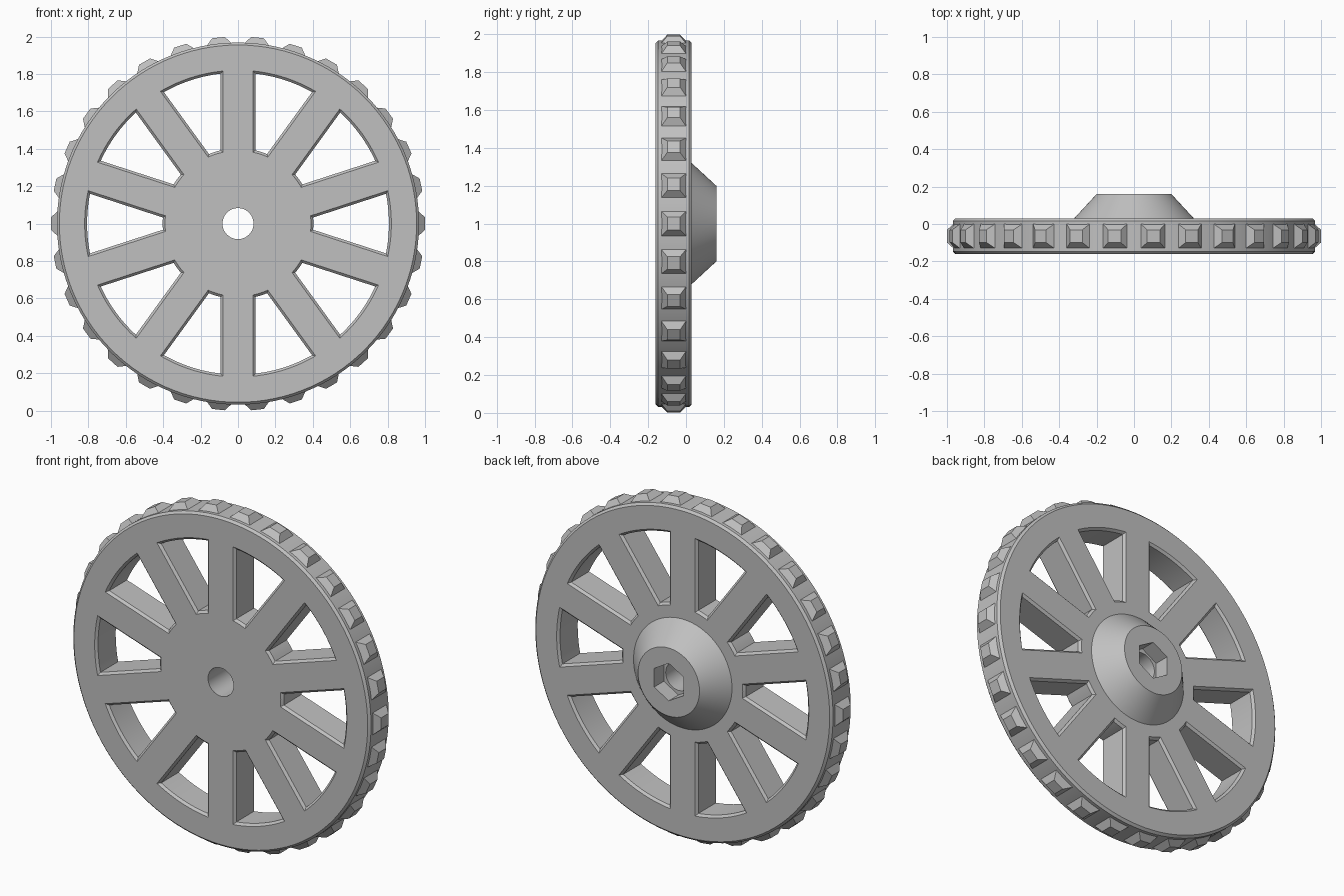
import bpy, bmesh
from math import sin, cos, asin, pi, radians
from mathutils import Matrix

cube = bpy.data.objects.get("Cube")
if cube:
    bpy.data.objects.remove(cube, do_unlink=True)

FRONT, BACK, HUB_END = -0.16, 0.03, 0.16
RIM, CHAMFER, BORE = 0.968, 0.013, 0.083

grey = bpy.data.materials.new("plain_grey")
grey.use_nodes = True
colour = (0.53, 0.53, 0.53, 1)
grey.diffuse_color = colour
grey.node_tree.nodes["Principled BSDF"].inputs["Base Color"].default_value = colour


def circle(r, n, start=0.0):
    return [(r * cos(start + 2 * pi * i / n), r * sin(start + 2 * pi * i / n)) for i in range(n)]


def loft(bm, stations):
    """Skin a closed solid through (y, outline) stations along y."""
    rings = [[bm.verts.new((x, y, z)) for x, z in outline] for y, outline in stations]
    n = len(rings[0])
    for a, b in zip(rings, rings[1:]):
        for i in range(n):
            j = (i + 1) % n
            bm.faces.new((a[i], a[j], b[j], b[i]))
    bm.faces.new(rings[0])
    bm.faces.new(rings[-1])
    return [v for ring in rings for v in ring]


def finish(name, bm):
    bmesh.ops.recalc_face_normals(bm, faces=bm.faces[:])
    mesh = bpy.data.meshes.new(name)
    bm.to_mesh(mesh)
    bm.free()
    mesh.materials.append(grey)
    obj = bpy.data.objects.new(name, mesh)
    obj.location.z = 1
    bpy.context.collection.objects.link(obj)
    return obj


def select(obj):
    bpy.ops.object.select_all(action='DESELECT')
    obj.select_set(True)
    bpy.context.view_layer.objects.active = obj


def cut(target, cutter):
    cutter.hide_render = True
    mod = target.modifiers.new("cut", 'BOOLEAN')
    mod.operation = 'DIFFERENCE'
    mod.solver = 'EXACT'
    mod.object = cutter
    select(target)
    bpy.ops.object.modifier_apply(modifier=mod.name)
    bpy.data.objects.remove(cutter, do_unlink=True)


def window(grow):
    """Outline of one opening between two straight-sided spokes."""
    outline = []
    for r, steps, way in ((0.807 + grow, 14, 1), (0.403 - grow, 4, -1)):
        half = radians(18) - asin((0.093 - grow) / r)
        for i in range(steps + 1):
            a = way * half * (2 * i / steps - 1)
            outline.append((r * cos(a), r * sin(a)))
    return outline


# Wheel body: chamfered disc with a conical hub on the back
bm = bmesh.new()
profile = [(FRONT, RIM - CHAMFER), (FRONT + CHAMFER, RIM), (BACK - CHAMFER, RIM),
           (BACK, RIM - CHAMFER), (BACK, 0.32), (HUB_END, 0.2)]
loft(bm, [(y, circle(r, 120)) for y, r in profile])
wheel = finish("spoked_wheel", bm)

# Ten openings, flared at both faces to chamfer their edges
bm = bmesh.new()
flare = [(FRONT - CHAMFER, 2 * CHAMFER), (FRONT + CHAMFER, 0),
         (BACK - CHAMFER, 0), (BACK + CHAMFER, 2 * CHAMFER)]
for k in range(10):
    verts = loft(bm, [(y, window(g)) for y, g in flare])
    bmesh.ops.rotate(bm, verts=verts, matrix=Matrix.Rotation(k * pi / 5, 3, 'Y'))
cut(wheel, finish("window_cutter", bm))

# Axle bore right through, and a hexagonal pocket in the hub
for name, outline, start in (("bore_cutter", circle(BORE, 48), -0.3),
                             ("hex_cutter", circle(0.11, 6, pi / 2), 0.07)):
    bm = bmesh.new()
    loft(bm, [(start, outline), (0.3, outline)])
    cut(wheel, finish(name, bm))

select(wheel)
bpy.ops.object.shade_smooth_by_angle(angle=radians(25))

# Thirty tapered tread blocks around the rim
bm = bmesh.new()
mid = (FRONT + BACK) / 2
for k in range(30):
    rings = []
    for r, h in ((0.95, 0.066), (0.964, 0.066), (1.0, 0.034)):
        rings.append([bm.verts.new((r, mid + sy * h, sz * h))
                      for sy, sz in ((-1, -1), (1, -1), (1, 1), (-1, 1))])
    for a, b in zip(rings, rings[1:]):
        for i in range(4):
            j = (i + 1) % 4
            bm.faces.new((a[i], a[j], b[j], b[i]))
    bm.faces.new(rings[0])
    bm.faces.new(rings[-1])
    bmesh.ops.rotate(bm, verts=[v for ring in rings for v in ring],
                     matrix=Matrix.Rotation(k * pi / 15, 3, 'Y'))
finish("tread_blocks", bm)
